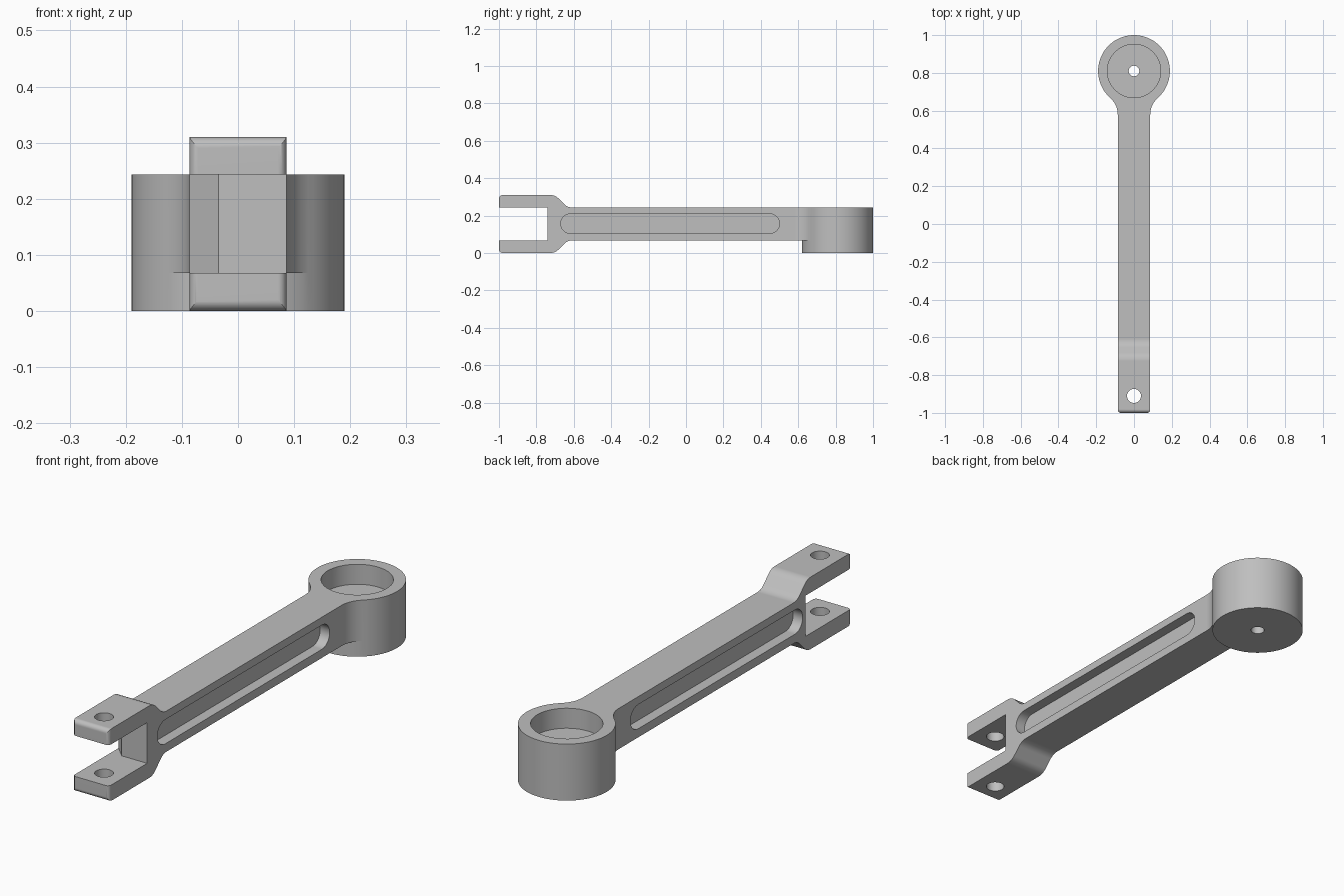
import bpy, bmesh, math
from mathutils import Vector

if "Cube" in bpy.data.objects:
    bpy.data.objects.remove(bpy.data.objects["Cube"])

W, LOW, TOP, TALL = 0.086, 0.068, 0.243, 0.31   # arm half width, arm heights, fork height
HEAD_Y, HEAD_R = 0.81, 0.19

steel = bpy.data.materials.new("plain_grey")
steel.diffuse_color = (0.52, 0.52, 0.52, 1)
steel.use_nodes = True
steel.node_tree.nodes["Principled BSDF"].inputs["Base Color"].default_value = steel.diffuse_color


def arc(cx, cy, r, a0, a1, n):
    """Points on an arc, angles in degrees."""
    return [(cx + r * math.cos(math.radians(a0 + (a1 - a0) * i / n)),
             cy + r * math.sin(math.radians(a0 + (a1 - a0) * i / n))) for i in range(n + 1)]


def rounded(corners, n=6):
    """Polygon from (u, v, radius) corners, each corner filleted."""
    out = []
    for i, (u, v, r) in enumerate(corners):
        p = Vector((u, v))
        if r == 0:
            out.append((u, v))
            continue
        a = (Vector(corners[i - 1][:2]) - p).normalized()
        b = (Vector(corners[(i + 1) % len(corners)][:2]) - p).normalized()
        half = a.angle(b) / 2
        c = p + (a + b).normalized() * r / math.sin(half)
        t = r / math.tan(half)
        s, e = p + a * t - c, p + b * t - c
        sweep = math.atan2(s.x * e.y - s.y * e.x, s.dot(e))
        start = math.degrees(math.atan2(s.y, s.x))
        out += arc(c.x, c.y, r, start, start + math.degrees(sweep), n)
    return out


def prism(name, pts, axis, lo, hi):
    """Extrude an outline along X (points are y, z) or Z (points are x, y)."""
    place = (lambda p, h: (h, *p)) if axis == "X" else (lambda p, h: (*p, h))
    bm = bmesh.new()
    face = bm.faces.new([bm.verts.new(place(p, lo)) for p in pts])
    new = bmesh.ops.extrude_face_region(bm, geom=[face])["geom"]
    shift = Vector(place((0, 0), hi - lo))
    bmesh.ops.translate(bm, vec=shift, verts=[g for g in new if isinstance(g, bmesh.types.BMVert)])
    bmesh.ops.recalc_face_normals(bm, faces=bm.faces)
    mesh = bpy.data.meshes.new(name)
    bm.to_mesh(mesh)
    bm.free()
    mesh.materials.append(steel)
    obj = bpy.data.objects.new(name, mesh)
    bpy.context.collection.objects.link(obj)
    return obj


def combine(target, tool, operation="DIFFERENCE"):
    mod = target.modifiers.new("cut", "BOOLEAN")
    mod.operation, mod.solver, mod.object = operation, "EXACT", tool
    bpy.context.view_layer.objects.active = target
    bpy.ops.object.modifier_apply(modifier=mod.name)
    bpy.data.objects.remove(tool)


# Side profile: flared fork, slim arm, tall head
side = rounded([
    (-1, 0, 0.02), (-0.70, 0, 0.06), (-0.632, LOW, 0.06), (0.5, LOW, 0), (0.5, 0, 0),
    (1.1, 0, 0), (1.1, TOP, 0), (-0.633, TOP, 0.06), (-0.70, TALL, 0.06), (-1, TALL, 0.02)])
lever = prism("lever_arm", side, "X", -0.3, 0.3)

# Plan outline: straight arm blending into the round head
neck = arc(0.203, 0.579, 0.117, 180, 131.2, 10)[:-1]
plan = rounded([(-W, -1, 0.015), (W, -1, 0.015)] + [(x, y, 0) for x, y in neck]
               + [(x, y, 0) for x, y in arc(0, HEAD_Y, HEAD_R, -48.8, 228.8, 72)]
               + [(-x, y, 0) for x, y in reversed(neck)])
combine(lever, prism("plan", plan, "Z", -0.2, 0.6), "INTERSECT")

# Undercut beneath the neck, leaving the head's round foot
foot = arc(0, HEAD_Y, HEAD_R, -48.8, -131.2, 22)
edge = foot[0][1]
combine(lever, prism("undercut", [(-0.3, 0.45), (0.3, 0.45), (0.3, edge)] + foot + [(-0.3, edge)],
                     "Z", -0.1, LOW))

# Fork slot, with one slanted inner corner
combine(lever, prism("slot", [(-0.185, -1.1), (0.2, -1.1), (0.2, -0.74), (-0.035, -0.74),
                              (-0.185, -0.59)], "Z", LOW, TOP))

# Long pockets on both sides of the arm
pocket = arc(0.448, 0.157, 0.052, -90, 90, 14) + arc(-0.618, 0.157, 0.052, 90, 270, 14)
for s in (-1, 1):
    combine(lever, prism("pocket", pocket, "X", *sorted((s * 0.041, s * 0.2))))

# Head bore, its small drain hole, and the fork pin hole
for y, r, lo in ((HEAD_Y, 0.141, 0.157), (HEAD_Y, 0.028, -0.1), (-0.91, 0.037, -0.1)):
    combine(lever, prism("hole", arc(0, y, r, 0, 360, 48)[:-1], "Z", lo, 0.5))

# Smooth the curved walls, keep edges crisp
bpy.ops.object.select_all(action="DESELECT")
lever.select_set(True)
bpy.context.view_layer.objects.active = lever
bpy.ops.object.shade_smooth_by_angle(angle=math.radians(30))
weighted = lever.modifiers.new("even_shading", "WEIGHTED_NORMAL")
weighted.keep_sharp = True
